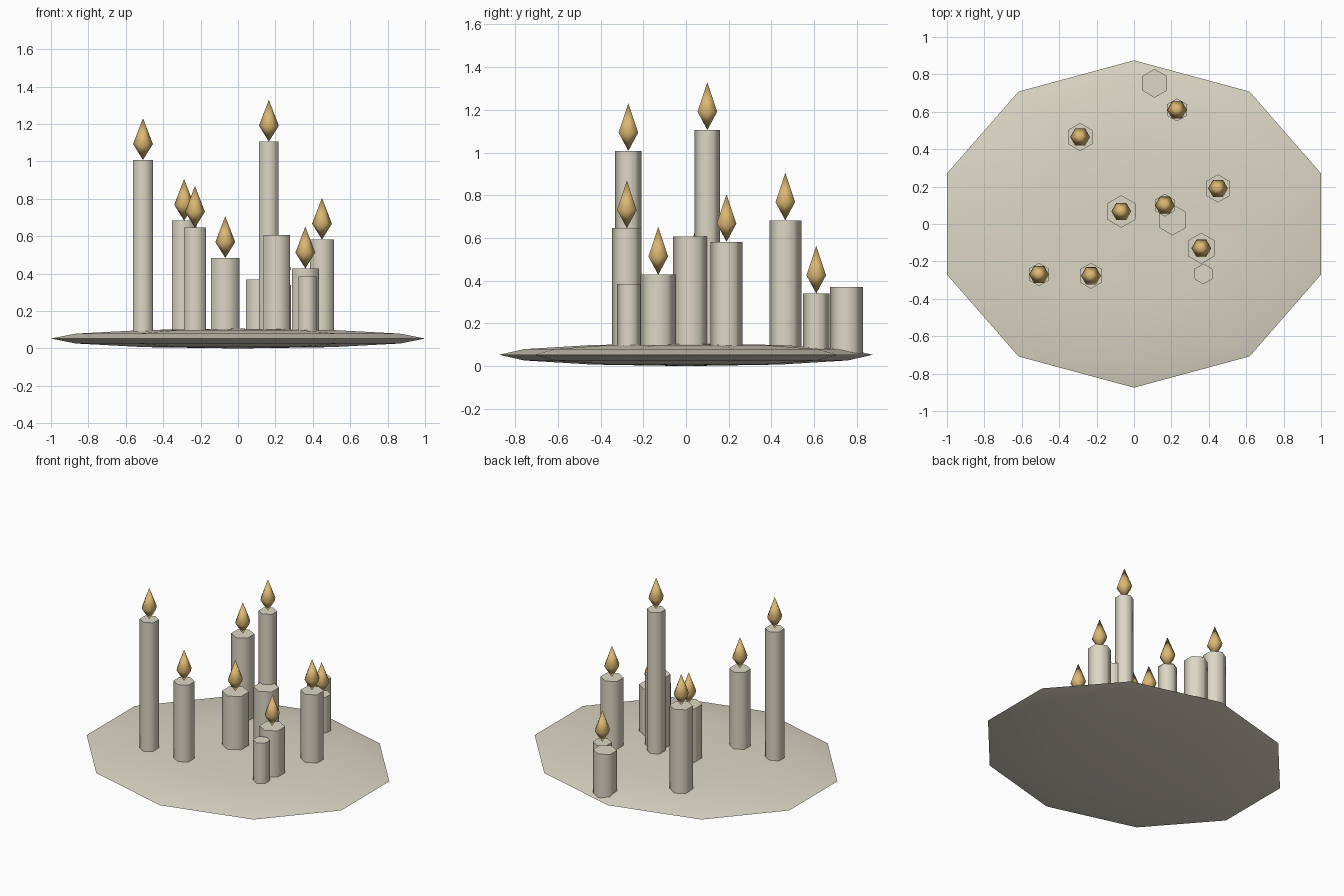
import bpy, math

if "Cube" in bpy.data.objects:
    bpy.data.objects.remove(bpy.data.objects["Cube"])

def material(name, rgb):
    m = bpy.data.materials.new(name)
    m.diffuse_color = (*rgb, 1)
    m.use_nodes = True
    m.node_tree.nodes["Principled BSDF"].inputs["Base Color"].default_value = m.diffuse_color
    return m

cream = material("cream", (0.72, 0.68, 0.56))
gold = material("flame_gold", (0.72, 0.48, 0.17))

def lathe(name, profile, sides, turn, loc, mat, scale=(1, 1), sharp=math.radians(65)):
    """Revolve (radius, z) points; a zero radius becomes a single pole."""
    verts, faces, rings = [], [], []
    for r, z in profile:
        n = 1 if r == 0 else sides
        rings.append(range(len(verts), len(verts) + n))
        for i in range(n):
            a = turn + 2 * math.pi * i / sides
            verts.append((r * math.cos(a) * scale[0], r * math.sin(a) * scale[1], z))
    for lo, hi in zip(rings, rings[1:]):
        for i in range(sides):
            j = (i + 1) % sides
            if len(lo) == 1:
                faces.append((lo[0], hi[j], hi[i]))
            elif len(hi) == 1:
                faces.append((lo[i], lo[j], hi[0]))
            else:
                faces.append((lo[i], lo[j], hi[j], hi[i]))
    if len(rings[0]) > 1:
        faces.append(tuple(reversed(rings[0])))
    if len(rings[-1]) > 1:
        faces.append(tuple(rings[-1]))
    me = bpy.data.meshes.new(name)
    me.from_pydata(verts, [], faces)
    me.materials.append(mat)
    ob = bpy.data.objects.new(name, me)
    ob.location = loc
    bpy.context.collection.objects.link(ob)
    bpy.ops.object.select_all(action='DESELECT')
    ob.select_set(True)
    bpy.context.view_layer.objects.active = ob
    bpy.ops.object.shade_smooth_by_angle(angle=sharp)
    return ob

# Dish: flattened ten-sided sphere
H = 0.053
dish = [(0 if abs(k) == 3 else math.cos(k * math.pi / 6), H * math.sin(k * math.pi / 6))
        for k in range(-3, 4)]
lathe("dish", dish, 10, math.pi / 2, (0, 0, H), cream, (1.0515, 0.875))

# Candles: x, y, radius, top height, lit
candles = [
    (-0.508, -0.27, 0.062, 1.008, True),
    (-0.288, 0.465, 0.075, 0.683, True),
    (-0.23, -0.277, 0.069, 0.646, True),
    (-0.068, 0.067, 0.087, 0.484, True),
    (0.165, 0.10, 0.06, 1.106, True),
    (0.207, 0.022, 0.083, 0.606, False),
    (0.449, 0.19, 0.075, 0.582, True),
    (0.36, -0.13, 0.083, 0.428, True),
    (0.371, -0.267, 0.055, 0.385, False),
    (0.23, 0.61, 0.061, 0.34, True),
    (0.11, 0.752, 0.077, 0.37, False),
]
flame = [(0, 0), (0.053, 0.085), (0, 0.223)]
for i, (x, y, r, top, lit) in enumerate(candles, 1):
    lathe(f"candle_{i}", [(r, 0.06), (r, top)], 6, math.pi / 2, (x, y, 0), cream)
    if lit:
        lathe(f"flame_{i}", flame, 6, 0, (x, y, top), gold)
